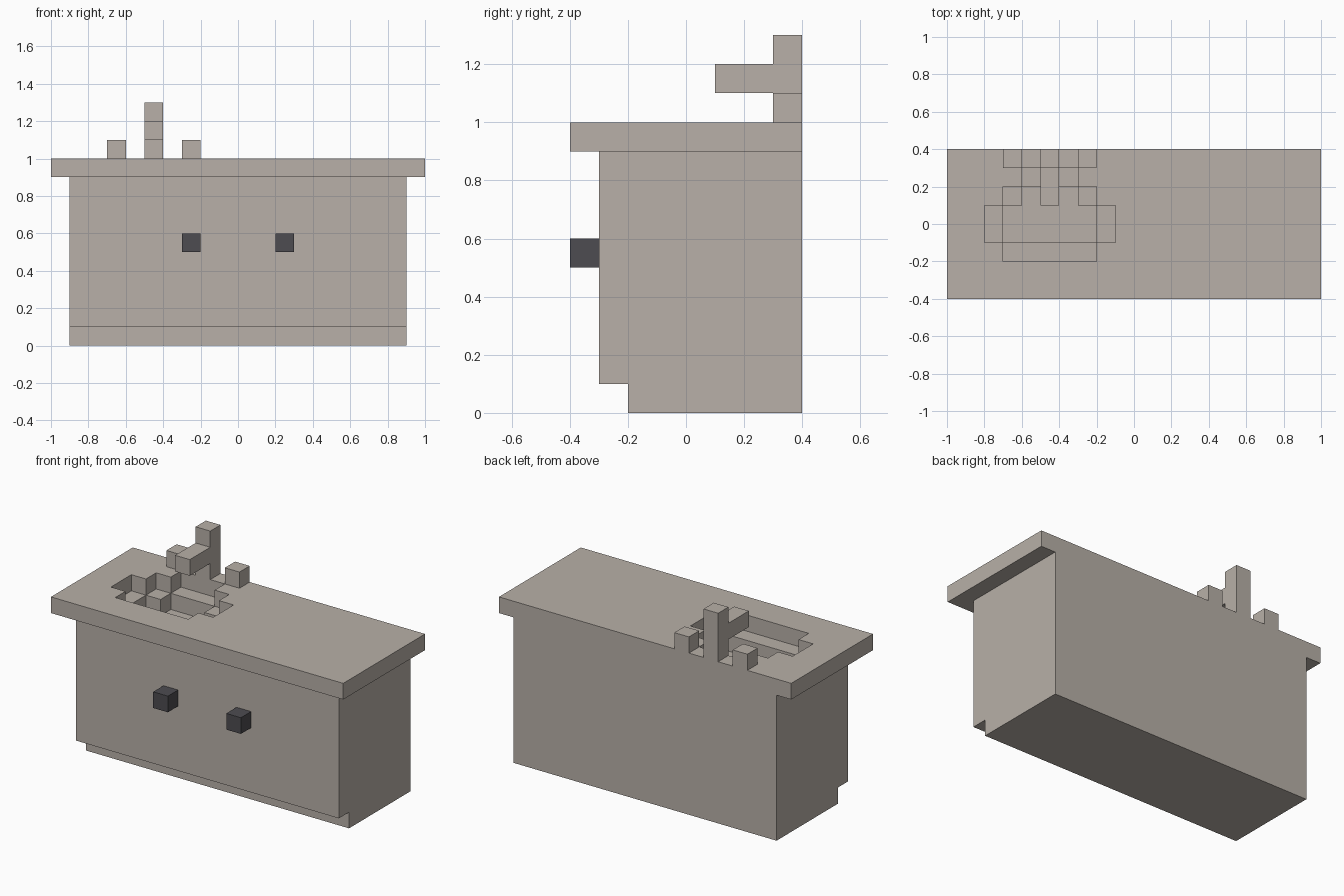
import bpy
import bmesh

if "Cube" in bpy.data.objects:
    bpy.data.objects.remove(bpy.data.objects["Cube"], do_unlink=True)


def material(name, rgb):
    m = bpy.data.materials.new(name)
    m.use_nodes = True
    m.diffuse_color = (*rgb, 1)
    m.node_tree.nodes["Principled BSDF"].inputs["Base Color"].default_value = (*rgb, 1)
    return m


STONE = material("warm grey stone", (0.479, 0.434, 0.392))
DARK = material("dark grey metal", (0.074, 0.072, 0.082))


def prism(name, outline, axis, lo, hi, mat):
    """Extrude a flat outline along an axis (0 = x, 2 = z) from lo to hi."""
    bm = bmesh.new()
    verts = [bm.verts.new((lo, a, b) if axis == 0 else (a, b, lo)) for a, b in outline]
    face = bm.faces.new(verts)
    move = [0, 0, 0]
    move[axis] = hi - lo
    new = bmesh.ops.extrude_face_region(bm, geom=[face])["geom"]
    bmesh.ops.translate(bm, vec=move, verts=[v for v in new if isinstance(v, bmesh.types.BMVert)])
    bmesh.ops.recalc_face_normals(bm, faces=bm.faces)
    mesh = bpy.data.meshes.new(name)
    bm.to_mesh(mesh)
    bm.free()
    mesh.materials.append(mat)
    ob = bpy.data.objects.new(name, mesh)
    bpy.context.collection.objects.link(ob)
    return ob


def box(name, x, y, z, mat):
    corners = [(x[0], y[0]), (x[1], y[0]), (x[1], y[1]), (x[0], y[1])]
    return prism(name, corners, 2, z[0], z[1], mat)


def carve(target, right_half, z):
    """Cut a stepped opening, given as half widths along y, mirrored about the basin centre."""
    outline = [(BASIN_X + w, y) for w, y in right_half]
    outline += [(BASIN_X - w, y) for w, y in reversed(right_half)]
    cutter = prism("basin_cutter", outline, 2, z[0], z[1], STONE)
    cutter.hide_render = True
    mod = target.modifiers.new("basin", "BOOLEAN")
    mod.operation, mod.solver, mod.object = "DIFFERENCE", "EXACT", cutter
    bpy.context.view_layer.objects.active = target
    bpy.ops.object.modifier_apply(modifier=mod.name)
    bpy.data.objects.remove(cutter, do_unlink=True)


BASIN_X = -0.45

# Cabinet with a recessed toe kick at the front
cabinet = prism("cabinet", [(-0.2, 0), (0.4, 0), (0.4, 0.9), (-0.3, 0.9), (-0.3, 0.1), (-0.2, 0.1)],
                0, -0.9, 0.9, STONE)

# Countertop
countertop = box("countertop", (-1, 1), (-0.4, 0.4), (0.9, 1.0), STONE)

# Basin: wide upper step through the countertop, smaller deep step in the cabinet
carve(countertop, [(0.25, -0.2), (0.25, -0.1), (0.35, -0.1), (0.35, 0.1),
                   (0.25, 0.1), (0.25, 0.2), (0.15, 0.2), (0.15, 0.3)], (0.85, 1.1))
carve(cabinet, [(0.25, -0.1), (0.25, 0.1), (0.15, 0.1), (0.15, 0.2)], (0.8, 0.95))

# Faucet: upright with a forward spout
prism("faucet", [(0.3, 1.0), (0.4, 1.0), (0.4, 1.3), (0.3, 1.3),
                 (0.3, 1.2), (0.1, 1.2), (0.1, 1.1), (0.3, 1.1)], 0, -0.5, -0.4, STONE)

# Tap handles beside the faucet and knobs on the cabinet front
for side, s in (("right", -1), ("left", 1)):
    tx = BASIN_X + 0.2 * s
    box(side + "_tap_handle", (tx - 0.05, tx + 0.05), (0.3, 0.4), (1.0, 1.1), STONE)
    kx = 0.25 * s
    box(side + "_cabinet_knob", (kx - 0.05, kx + 0.05), (-0.4, -0.3), (0.5, 0.6), DARK)
